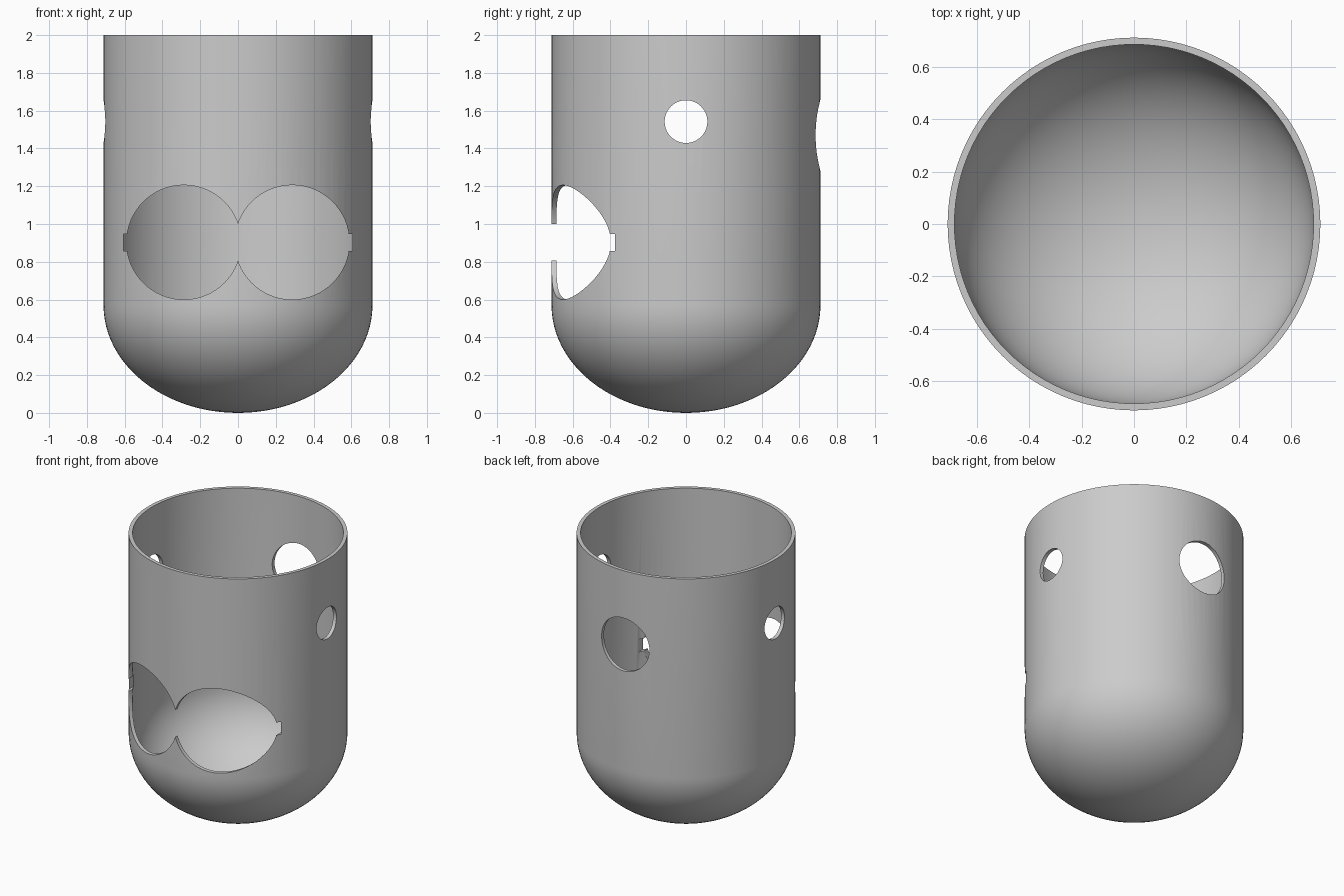
import bpy
import bmesh
import math
from mathutils import Matrix

cube = bpy.data.objects.get("Cube")
if cube:
    bpy.data.objects.remove(cube, do_unlink=True)

RADIUS, WALL, HEIGHT, DOME = 0.712, 0.026, 2.0, 0.57
SEGMENTS, DOME_STEPS = 96, 24

grey = bpy.data.materials.new("plain grey")
grey.use_nodes = True
colour = (0.6, 0.6, 0.6, 1)
grey.diffuse_color = colour
grey.node_tree.nodes["Principled BSDF"].inputs["Base Color"].default_value = colour


def add_object(name, bm):
    mesh = bpy.data.meshes.new(name)
    bmesh.ops.recalc_face_normals(bm, faces=bm.faces)
    bm.to_mesh(mesh)
    bm.free()
    mesh.materials.append(grey)
    obj = bpy.data.objects.new(name, mesh)
    bpy.context.collection.objects.link(obj)
    return obj


def wall_profile(radius, bottom):
    """Half outline from the bottom pole up the dome to the rim."""
    points = []
    for i in range(DOME_STEPS + 1):
        a = math.pi / 2 * i / DOME_STEPS
        points.append((radius * math.sin(a), 0, DOME - (DOME - bottom) * math.cos(a)))
    return points + [(radius, 0, HEIGHT)]


def cut(body, bm):
    """Subtract a cutter from the body, then discard the cutter."""
    cutter = add_object("cutter", bm)
    cutter.hide_render = True
    mod = body.modifiers.new("opening", "BOOLEAN")
    mod.operation = "DIFFERENCE"
    mod.solver = "EXACT"
    mod.object = cutter
    bpy.ops.object.modifier_apply(modifier=mod.name)
    bpy.data.objects.remove(cutter, do_unlink=True)


def cut_round(body, centre, radius, axis, depth):
    bm = bmesh.new()
    turn = Matrix.Rotation(math.pi / 2, 4, "X" if axis == "Y" else "Y")
    bmesh.ops.create_cone(bm, cap_ends=True, segments=64, radius1=radius, radius2=radius,
                          depth=depth, matrix=Matrix.Translation(centre) @ turn)
    cut(body, bm)


# Round-bottomed hollow shell, turned from one wall outline
bm = bmesh.new()
outline = wall_profile(RADIUS, 0) + wall_profile(RADIUS - WALL, WALL)[::-1]
verts = [bm.verts.new(p) for p in outline]
edges = [bm.edges.new(pair) for pair in zip(verts, verts[1:])]
bmesh.ops.spin(bm, geom=verts + edges, cent=(0, 0, 0), axis=(0, 0, 1),
               angle=2 * math.pi, steps=SEGMENTS, use_duplicate=False)
bmesh.ops.remove_doubles(bm, verts=bm.verts, dist=0.0001)
shell = add_object("shell", bm)
bpy.context.view_layer.objects.active = shell
shell.select_set(True)

# Two merged round front openings with a small slot at each outer end
for side in (-1, 1):
    cut_round(shell, (side * 0.287, -0.55, 0.903), 0.303, "Y", 0.9)
    bm = bmesh.new()
    bmesh.ops.create_cube(bm, size=1, matrix=Matrix.Translation((side * 0.555, -0.55, 0.903))
                          @ Matrix.Diagonal((0.1, 0.9, 0.09, 1)))
    cut(shell, bm)

# Small hole through both sides, larger hole in the back
cut_round(shell, (0, 0, 1.542), 0.113, "X", 2)
cut_round(shell, (0, 0.6, 1.47), 0.19, "Y", 0.8)

bpy.ops.object.shade_smooth_by_angle(angle=math.radians(30))
